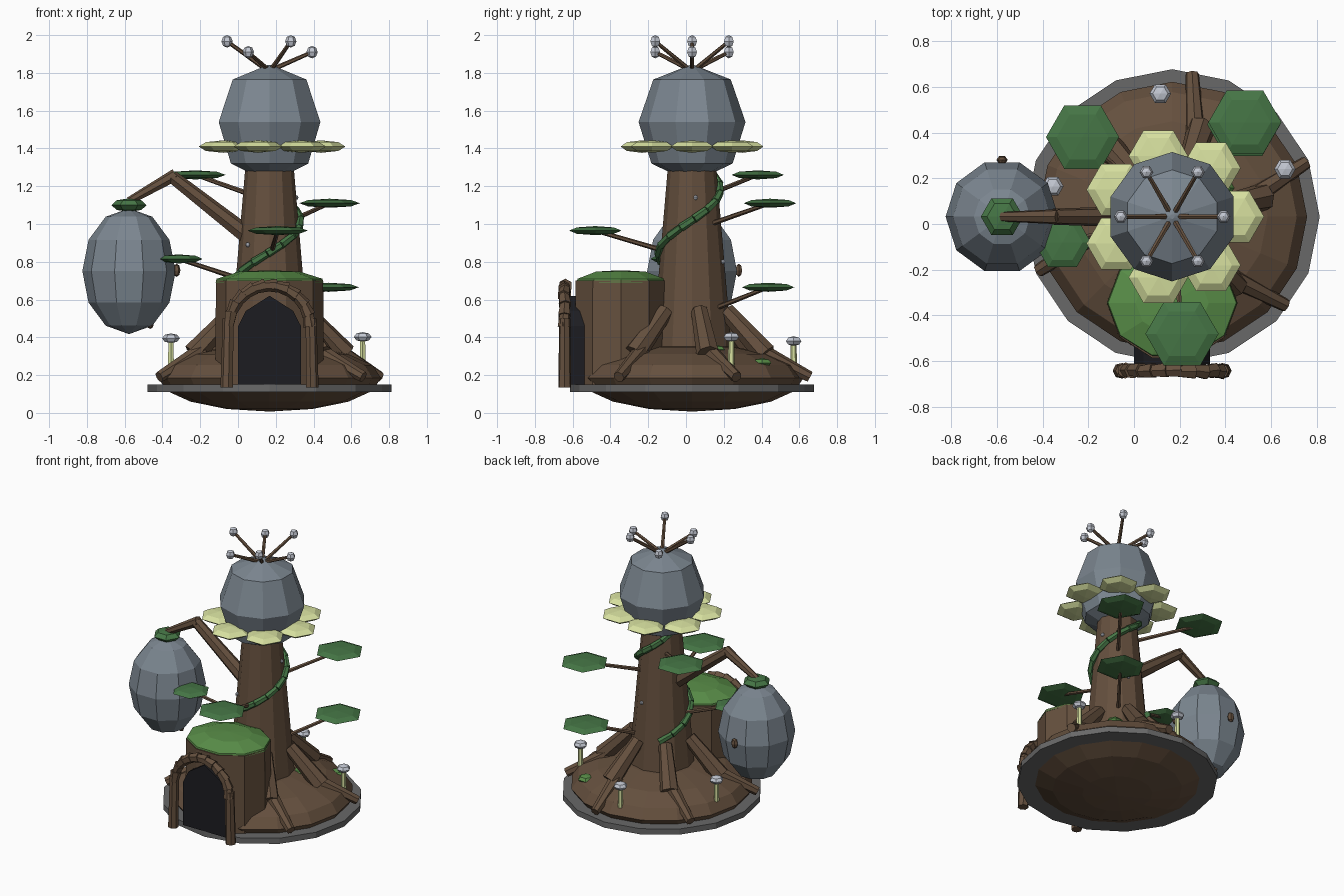
import bpy, bmesh, random
from math import sin, cos, pi, radians
from mathutils import Vector, Matrix

if "Cube" in bpy.data.objects:
    bpy.data.objects.remove(bpy.data.objects["Cube"])

random.seed(3)
CX, CY = 0.167, 0.032          # trunk axis


def material(name, rgb):
    m = bpy.data.materials.new(name)
    m.diffuse_color = (*rgb, 1)
    m.use_nodes = True
    m.node_tree.nodes["Principled BSDF"].inputs["Base Color"].default_value = m.diffuse_color
    return m


BARK = material("bark", (0.13, 0.08, 0.048))
LEAF = material("leaf", (0.06, 0.18, 0.06))
MOSS = material("moss", (0.1, 0.27, 0.065))
PETAL = material("petal", (0.68, 0.75, 0.35))
DARK = material("dark", (0.012, 0.012, 0.015))
SLATE = material("slate", (0.2, 0.24, 0.28))
PALE = material("pale", (0.55, 0.58, 0.65))
STONE = material("stone", (0.14, 0.14, 0.14))


def finish(bm, name, mat):
    bmesh.ops.recalc_face_normals(bm, faces=bm.faces)
    me = bpy.data.meshes.new(name)
    bm.to_mesh(me)
    bm.free()
    me.materials.append(mat)
    ob = bpy.data.objects.new(name, me)
    bpy.context.collection.objects.link(ob)
    return ob


def ball(name, mat, loc, size, seg=6, rings=4, turn=90):
    bm = bmesh.new()
    mtx = (Matrix.Translation(loc) @ Matrix.Diagonal((*size, 1))
           @ Matrix.Rotation(radians(turn), 4, 'Z'))
    bmesh.ops.create_uvsphere(bm, u_segments=seg, v_segments=rings, radius=1, matrix=mtx)
    return finish(bm, name, mat)


def limb(name, mat, pts, radii, seg=7):
    """Chain of tapered cylinders; radii holds (start, end) per section."""
    bm = bmesh.new()
    for a, b, (r1, r2) in zip(pts, pts[1:], radii):
        a, b = Vector(a), Vector(b)
        d = b - a
        mtx = Matrix.Translation((a + b) / 2) @ d.to_track_quat('Z', 'Y').to_matrix().to_4x4()
        bmesh.ops.create_cone(bm, cap_ends=True, segments=seg, radius1=r1,
                              radius2=r2, depth=d.length, matrix=mtx)
    return finish(bm, name, mat)


def lathe(name, mat, loc, profile, seg, turn=0, sy=1.0):
    """Stack of rings (r, z) about a vertical axis, capped at both ends."""
    bm = bmesh.new()
    rings = []
    for r, z in profile:
        rings.append([bm.verts.new((loc[0] + r * cos(2 * pi * i / seg + radians(turn)),
                                    loc[1] + sy * r * sin(2 * pi * i / seg + radians(turn)), z))
                      for i in range(seg)])
    for lo, hi in zip(rings, rings[1:]):
        for i in range(seg):
            j = (i + 1) % seg
            bm.faces.new((lo[i], lo[j], hi[j], hi[i]))
    bm.faces.new(rings[0])
    bm.faces.new(rings[-1])
    return finish(bm, name, mat)


def polar(r, deg, z):
    return (CX + r * cos(radians(deg)), CY + r * sin(radians(deg)), z)


def trunk_r(z):
    return 0.175 - (z - 0.75) * 0.085


# Ground plate, mound and trunk
lathe("ground_plate", STONE, (CX, CY), [(0.645, 0.11), (0.645, 0.15)], 16)
ball("mound", BARK, (CX, CY, 0.185), (0.59, 0.59, 0.178), 16, 8)
lathe("trunk", BARK, (CX, CY), [(trunk_r(0.25), 0.25), (trunk_r(1.35), 1.35)], 12)

# Roots
for i in range(6):
    a = 22 + 60 * i
    if i == 4:
        continue               # hidden by the door room
    limb("root", BARK, [polar(0.19, a - 10, 0.54), polar(0.41, a - 10, 0.31)], [(0.045, 0.062)])
    limb("root_tip", BARK, [polar(0.37, a - 8, 0.33), polar(0.63, a, 0.19)], [(0.045, 0.03)])

# Bulb on top with petals and stamens
lathe("bulb", SLATE, (CX, CY),
      [(0.11, 1.27), (0.215, 1.32), (0.283, 1.54), (0.205, 1.765), (0.01, 1.842)], 10, 90)
for i in range(7):
    ball("petal", PETAL, polar(0.272, i * 360 / 7, 1.41), (0.13, 0.13, 0.033))
for i in range(6):
    tip = polar(0.225, 60 * i, 1.967 if i % 2 else 1.91)
    limb("stamen", BARK, [polar(0.02, 60 * i, 1.82), tip], [(0.013, 0.01)], 6)
    ball("stamen_tip", PALE, tip, (0.03, 0.03, 0.033))

# Door room with mossy roof
ROOM = (CX, -0.345)
lathe("door_room", BARK, ROOM, [(0.287, 0.15), (0.284, 0.7)], 10, 0, 0.89)
lathe("moss_roof", MOSS, ROOM, [(0.286, 0.69), (0.28, 0.71), (0.16, 0.748), (0.01, 0.755)], 10, 0, 0.86)

# Dark doorway
half = [(0.166, 0.15), (0.166, 0.46), (0.125, 0.54), (0, 0.62)]
outline = half + [(-x, z) for x, z in half[2::-1]]
bm = bmesh.new()
face = bm.faces.new([bm.verts.new((CX + x, -0.615, z)) for x, z in outline])
ext = bmesh.ops.extrude_face_region(bm, geom=[face])
bmesh.ops.translate(bm, vec=(0, 0.15, 0),
                    verts=[v for v in ext['geom'] if isinstance(v, bmesh.types.BMVert)])
bm.faces.ensure_lookup_table()
if not face.is_valid or len([f for f in bm.faces if len(f.verts) == 7]) < 2:
    bm.faces.new([v for v in bm.verts if v.co.y < -0.6])
finish(bm, "doorway", DARK)

# Door frame: two posts and a knotted arch
for s in (-1, 1):
    limb("door_post", BARK, [(CX + s * 0.225, -0.642, 0.135), (CX + s * 0.218, -0.642, 0.5)],
         [(0.035, 0.03)])
N = 11
for i in range(N):
    p = []
    for t in (i - 0.15, i + 1.15):
        a = pi * t / N
        p.append((CX + 0.215 * cos(a), -0.642 + random.uniform(-.005, .005), 0.465 + 0.212 * sin(a)))
    limb("door_arch_knot", BARK, p, [(0.036, 0.026)], 6)

# Branch with hanging pod
PX = -0.577
limb("branch", BARK, [(0.06, CY, 0.93), (-0.35, CY, 1.25)], [(0.05, 0.036)])
limb("branch_tip", BARK, [(-0.33, CY, 1.26), (PX, CY, 1.12)], [(0.034, 0.022)])
ball("pod", SLATE, (PX, CY, 0.75), (0.247, 0.25, 0.333), 10, 6)
ball("pod_cap", LEAF, (PX, CY, 1.1), (0.093, 0.093, 0.036))
for loc, size in (((-0.325, CY, 0.755), (0.02, 0.03, 0.035)),
                  ((PX, 0.28, 0.755), (0.025, 0.02, 0.035)),
                  ((-0.465, CY, 0.465), (0.018, 0.02, 0.02))):
    ball("pod_thorn", BARK, loc, size)

# Leaves on stems
for x, y, z, r in ((-0.225, 0.38, 1.26, 0.16), (0.485, 0.445, 1.11, 0.16), (0.21, -0.48, 0.965, 0.16),
                   (-0.313, -0.08, 0.815, 0.125), (0.48, 0.435, 0.665, 0.16)):
    d = Vector((x - CX, y - CY, 0)).normalized()
    s = Vector((CX, CY, z - 0.11)) + d * (trunk_r(z - 0.11) - 0.03)
    limb("leaf_stem", BARK, [s, (x, y, z)], [(0.014, 0.011)], 6)
    ball("leaf", LEAF, (x, y, z), (r, r, 0.024))

# Vine winding up the trunk
pts = []
for k in range(17):
    a = 120 + k * 390 / 16
    z = 0.85 + (a - 270) * 0.17 / 90
    pts.append(polar(trunk_r(z) + 0.012, a, z))
limb("vine", LEAF, pts, [(0.023, 0.02)] * 16, 6)

# Tiny glow beads on the trunk
for a, z in ((8, 1.14), (225, 0.89), (75, 0.8)):
    ball("glow_bead", PALE, polar(trunk_r(z), a, z), (0.013, 0.013, 0.013))

# Mushrooms and moss patches on the mound
for x, y, z in ((0.115, 0.57, 0.38), (0.66, 0.24, 0.402), (-0.355, 0.165, 0.395)):
    limb("mushroom_stem", PETAL, [(x, y, z - 0.15), (x, y, z)], [(0.018, 0.015)], 6)
    ball("mushroom_cap", PALE, (x, y, z), (0.047, 0.047, 0.026))
for a, r, z in ((48, 0.5, 0.265), (30, 0.25, 0.335)):
    ball("moss_patch", MOSS, polar(r, a, z), (0.055, 0.055, 0.025))
